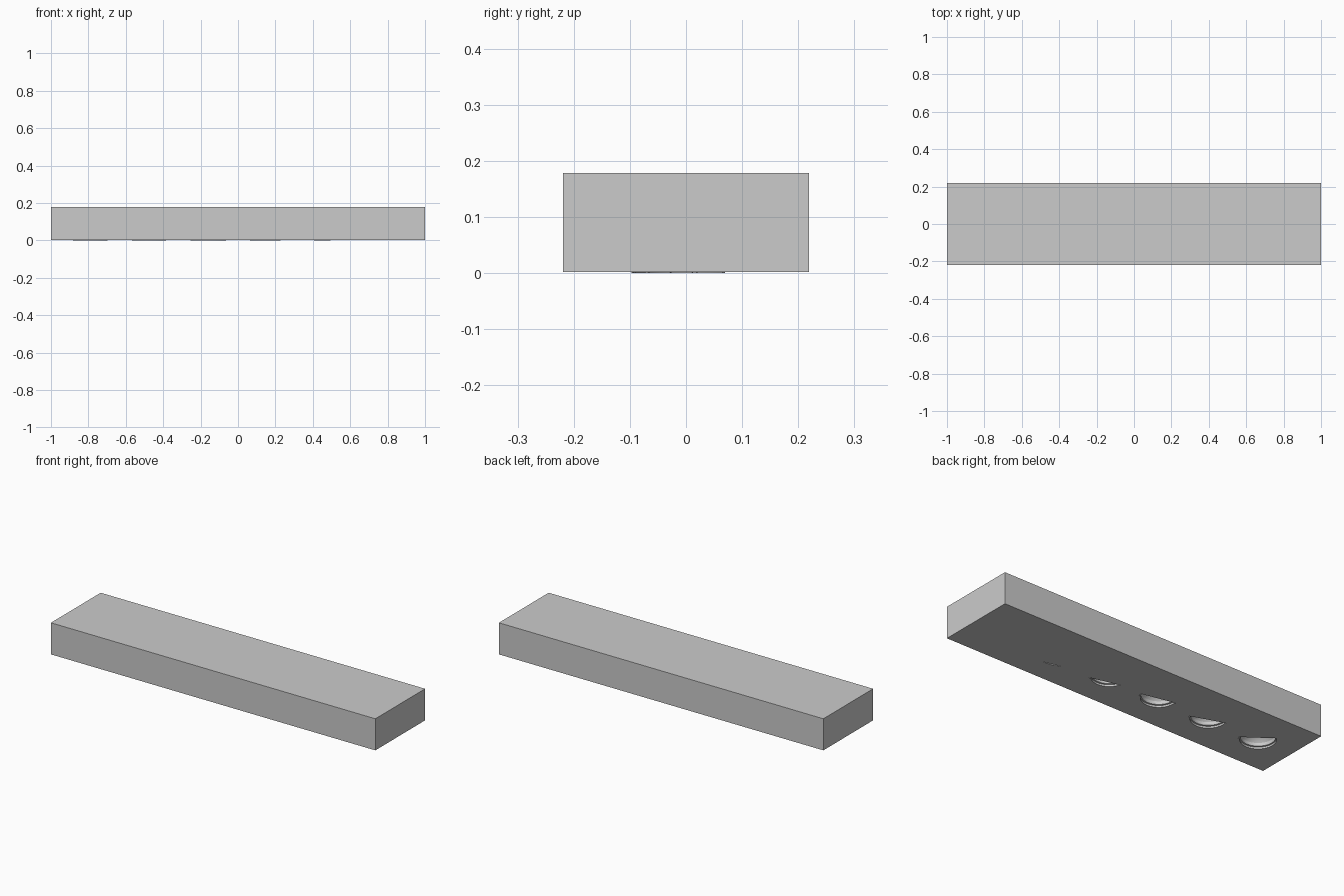
import bpy, bmesh, math

if "Cube" in bpy.data.objects:
    bpy.data.objects.remove(bpy.data.objects["Cube"])

BASE, TOP = 0.002, 0.178
RADIUS = 0.096


def finish(name, bm):
    bmesh.ops.recalc_face_normals(bm, faces=bm.faces)
    mesh = bpy.data.meshes.new(name)
    bm.to_mesh(mesh)
    bm.free()
    ob = bpy.data.objects.new(name, mesh)
    bpy.context.collection.objects.link(ob)
    return ob


def clipped_turning(name, profile, cx, chord_y, angle, closed):
    """Revolve a (radius, z) profile, then slice it along a vertical chord."""
    bm = bmesh.new()
    n = 48
    rings = []
    for r, z in profile:
        rings.append([bm.verts.new((cx + r * math.cos(2 * math.pi * i / n),
                                    r * math.sin(2 * math.pi * i / n), z))
                      for i in range(n)])
    pairs = list(zip(rings, rings[1:]))
    if closed:
        pairs.append((rings[-1], rings[0]))
    else:
        bm.faces.new(rings[0])
        bm.faces.new(rings[-1])
    for a, b in pairs:
        for i in range(n):
            j = (i + 1) % n
            bm.faces.new((a[i], a[j], b[j], b[i]))
    bmesh.ops.bisect_plane(bm, geom=bm.verts[:] + bm.edges[:] + bm.faces[:],
                           plane_co=(cx, chord_y, 0),
                           plane_no=(math.sin(angle), math.cos(angle), 0),
                           clear_outer=True)
    bmesh.ops.holes_fill(bm, edges=[e for e in bm.edges if e.is_boundary])
    return finish(name, bm)


# long solid bar
bm = bmesh.new()
bmesh.ops.create_cube(bm, size=1)
for v in bm.verts:
    v.co.x *= 2.0
    v.co.y *= 0.438
    v.co.z = TOP if v.co.z > 0 else BASE
bar = finish("bar_body", bm)

# row of partly covered round recesses underneath: centre x, chord y, chord angle
recesses = [(0.471, -0.088, 14), (0.157, -0.05, 14), (-0.157, -0.008, 12),
            (-0.471, -0.012, 19), (-0.785, 0.02, 36)]
cup = [(RADIUS, -0.05), (RADIUS, 0.012), (0.086, 0.014), (0.084, 0.03),
       (0.068, 0.05), (0.04, 0.064), (0.012, 0.068)]
lip = [(RADIUS + 0.001, 0.0), (RADIUS + 0.001, 0.01),
       (RADIUS - 0.006, 0.01), (RADIUS - 0.006, 0.0)]

for k, (cx, cy, deg) in enumerate(recesses):
    a = math.radians(deg)
    cutter = clipped_turning("recess_cutter", cup, cx, cy, a, False)
    cutter.hide_render = True
    mod = bar.modifiers.new("recess", 'BOOLEAN')
    mod.operation = 'DIFFERENCE'
    mod.solver = 'EXACT'
    mod.object = cutter
    bpy.context.view_layer.objects.active = bar
    bpy.ops.object.modifier_apply(modifier=mod.name)
    bpy.data.objects.remove(cutter)
    # thin lip standing just proud of the underside
    clipped_turning("recess_lip_%d" % (k + 1), lip, cx, cy, a, True)

# smooth curved walls, crisp edges
for ob in bpy.context.scene.objects:
    bpy.ops.object.select_all(action='DESELECT')
    ob.select_set(True)
    bpy.context.view_layer.objects.active = ob
    bpy.ops.object.shade_smooth_by_angle(angle=math.radians(30))
